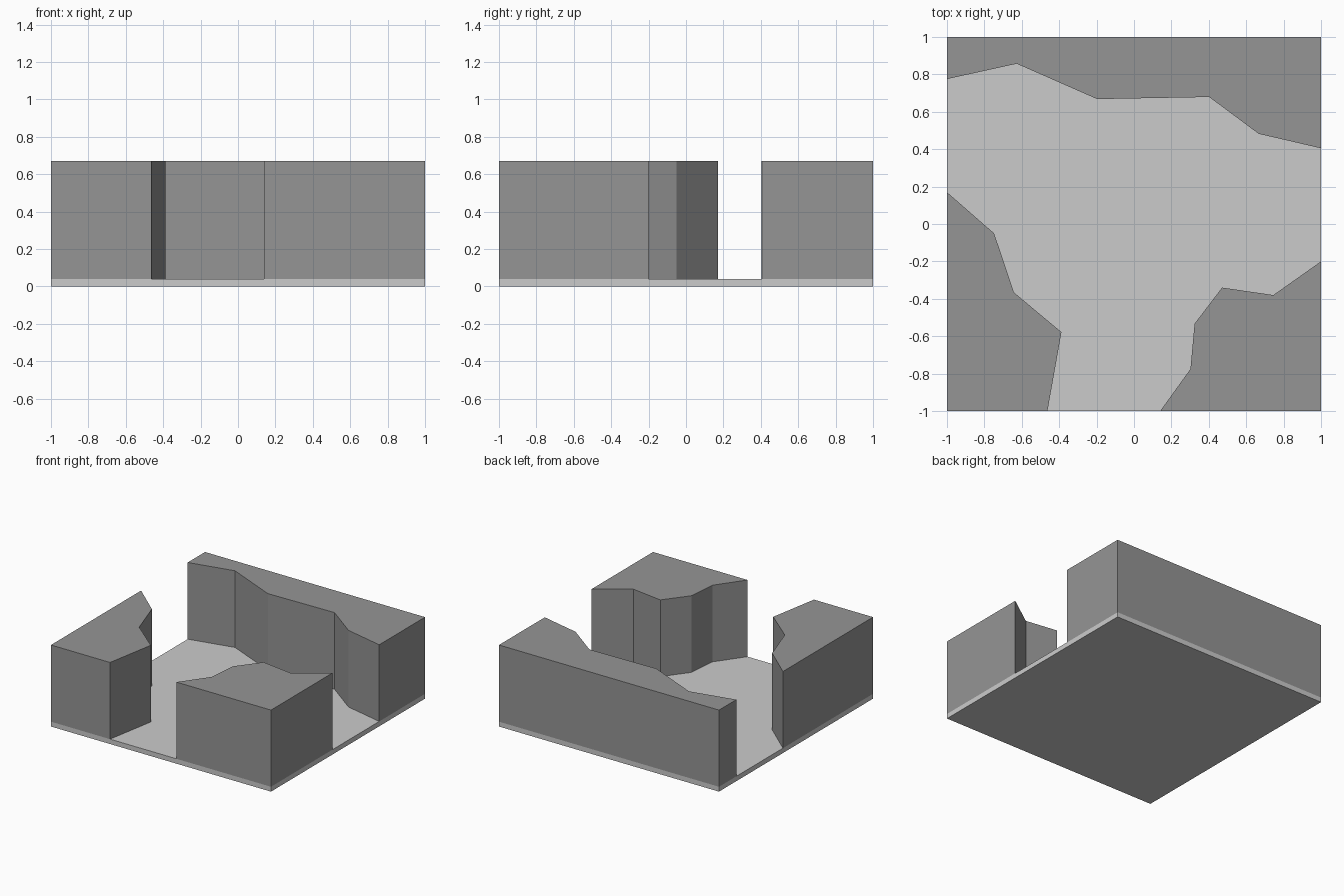
import bpy
import bmesh

if "Cube" in bpy.data.objects:
    bpy.data.objects.remove(bpy.data.objects["Cube"])

FLOOR_TOP = 0.04
WALL_TOP = 0.67


def grey(name, value):
    mat = bpy.data.materials.new(name)
    mat.diffuse_color = (value, value, value, 1)
    mat.use_nodes = True
    mat.node_tree.nodes["Principled BSDF"].inputs["Base Color"].default_value = mat.diffuse_color
    return mat


def prism(name, outline, z0, z1, mat):
    """Extrude a flat outline (x, y) from z0 up to z1."""
    bm = bmesh.new()
    face = bm.faces.new([bm.verts.new((x, y, z0)) for x, y in outline])
    top = bmesh.ops.extrude_face_region(bm, geom=[face], use_keep_orig=True)["geom"]
    verts = [v for v in top if isinstance(v, bmesh.types.BMVert)]
    bmesh.ops.translate(bm, vec=(0, 0, z1 - z0), verts=verts)
    bmesh.ops.recalc_face_normals(bm, faces=bm.faces)
    mesh = bpy.data.meshes.new(name)
    bm.to_mesh(mesh)
    bm.free()
    mesh.materials.append(mat)
    obj = bpy.data.objects.new(name, mesh)
    bpy.context.collection.objects.link(obj)
    return obj


floor_mat = grey("floor_grey", 0.8)
wall_mat = grey("wall_grey", 0.3)

# Square floor slab
prism("floor", [(-1, -1), (1, -1), (1, 1), (-1, 1)], 0, FLOOR_TOP, floor_mat)

# Rock walls around the T-shaped passage
walls = {
    "back_wall": [(-1, 1), (-1, 0.775), (-0.627, 0.857), (-0.197, 0.668),
                  (0.402, 0.679), (0.667, 0.482), (1, 0.405), (1, 1)],
    "front_left_wall": [(-1, -1), (-0.463, -1), (-0.388, -0.578),
                        (-0.642, -0.366), (-0.748, -0.05), (-1, 0.17)],
    "front_right_wall": [(0.14, -1), (1, -1), (1, -0.2), (0.745, -0.38),
                         (0.471, -0.34), (0.324, -0.533), (0.302, -0.775)],
}
for name, outline in walls.items():
    prism(name, outline, FLOOR_TOP, WALL_TOP, wall_mat)
